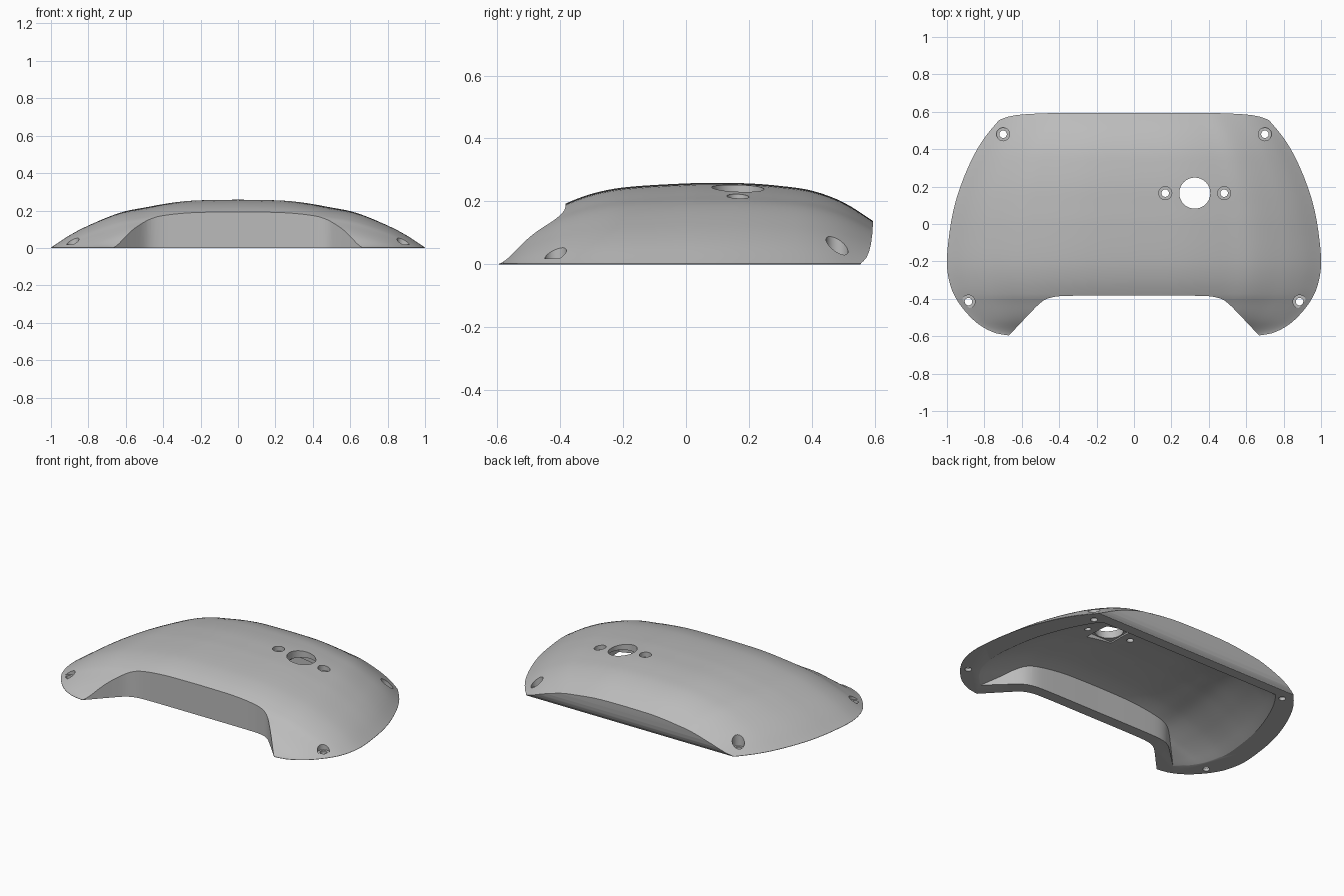
import bpy, bmesh, math

if "Cube" in bpy.data.objects:
    bpy.data.objects.remove(bpy.data.objects["Cube"], do_unlink=True)

grey = bpy.data.materials.new("plain grey")
grey.use_nodes = True
grey.diffuse_color = (0.5, 0.5, 0.5, 1)
grey.node_tree.nodes["Principled BSDF"].inputs["Base Color"].default_value = (0.5, 0.5, 0.5, 1)


def smooth(points):
    """Return a smooth function through (input, value) points."""
    def slope(i):
        a, b = points[max(i - 1, 0)], points[min(i + 1, len(points) - 1)]
        return (b[1] - a[1]) / (b[0] - a[0])

    def f(t):
        i = 0
        while i < len(points) - 2 and t > points[i + 1][0]:
            i += 1
        (a, p), (b, q) = points[i], points[i + 1]
        h = b - a
        s = min(max((t - a) / h, 0), 1)
        return (p * (1 + 2 * s) * (1 - s) ** 2 + q * s * s * (3 - 2 * s)
                + h * s * (1 - s) * (slope(i) * (1 - s) - slope(i + 1) * s))
    return f


# Half width and crown height along y, and the cross-section over half a width
width = smooth([(-.595, .675), (-.585, .735), (-.55, .81), (-.5, .872), (-.42, .938),
                (-.34, .978), (-.22, 1), (-.05, .987), (.1, .959), (.23, .917),
                (.36, .86), (.46, .8), (.555, .722), (.63, .655)])
crown = smooth([(-.595, 0), (-.515, .103), (-.41, .174), (-.385, .19), (-.3, .222),
                (-.2, .242), (0, .255), (.1, .256), (.2, .255), (.3, .247), (.4, .232),
                (.5, .195), (.595, .135), (.63, .11)])
section = smooth([(0, 1), (.2, .988), (.3, .965), (.4, .915), (.5, .845), (.64, .735),
                  (.8, .48), (.9, .27), (1, 0)])
notch = smooth([(0, -.383), (.25, -.383), (.38, -.385), (.43, -.39), (.47, -.402),
                (.5, -.421), (.54, -.46), (.665, -.592), (.76, -.692)])


def finish(name, bm):
    bmesh.ops.recalc_face_normals(bm, faces=bm.faces)
    mesh = bpy.data.meshes.new(name)
    bm.to_mesh(mesh)
    bm.free()
    mesh.materials.append(grey)
    ob = bpy.data.objects.new(name, mesh)
    bpy.context.collection.objects.link(ob)
    return ob


def skirt(bm, ring, offset):
    """Close a ring of vertices with walls and an end cap."""
    low = [bm.verts.new(offset(v.co)) for v in ring]
    for i in range(len(ring)):
        j = (i + 1) % len(ring)
        bm.faces.new((ring[i], ring[j], low[j], low[i]))
    bm.faces.new(low)


def dome(name, y0, y1, inset, lift, drop, floor, rows=64, cols=72):
    """Closed dome following the shell, inset at the sides and lowered."""
    bm = bmesh.new()
    us = [math.sin(.4 * math.pi * (2 * c / cols - 1)) / math.sin(.4 * math.pi)
          for c in range(cols + 1)]
    grid = []
    for r in range(rows + 1):
        y = y0 + (y1 - y0) * (r / rows) ** 1.35
        w, h = width(y) - inset, max(crown(y) - drop, -.02)
        grid.append([bm.verts.new((u * w, y, h * section(abs(u)) + lift)) for u in us])
    for a, b in zip(grid, grid[1:]):
        for c in range(cols):
            bm.faces.new((a[c], a[c + 1], b[c + 1], b[c]))
    ring = ([r[0] for r in grid] + grid[-1][1:] + [r[-1] for r in grid[-2::-1]]
            + grid[0][-2:0:-1])
    skirt(bm, ring, lambda co: (co.x, co.y, floor))
    return finish(name, bm)


def prism(name, outline, direction):
    """Extrude a closed outline of 3D points."""
    bm = bmesh.new()
    ring = [bm.verts.new(p) for p in outline]
    bm.faces.new(ring)
    skirt(bm, ring, lambda co: [a + b for a, b in zip(co, direction)])
    return finish(name, bm)


def notch_cutter(stretch, shift):
    xs = [.76 * i / 36 for i in range(-36, 37)]
    pts = [(x * stretch, notch(abs(x)) + shift, -.2) for x in xs]
    pts += [(.9, -.9, -.2), (-.9, -.9, -.2)]
    return prism("notch_cutter", pts, (0, 0, .7))


def bore(x, y, radius, bottom):
    pts = [(x + radius * math.cos(a), y + radius * math.sin(a), bottom)
           for a in [math.tau * i / 40 for i in range(40)]]
    return prism("bore_cutter", pts, (0, 0, .6))


def volume(mesh):
    bm = bmesh.new()
    bm.from_mesh(mesh)
    result = bm.calc_volume()
    bm.free()
    return result


def cut(target, cutter):
    """Subtract the cutter, keeping the first solver result that is sound."""
    cutter.hide_render = True
    before = volume(target.data)
    mod = target.modifiers.new("cut", "BOOLEAN")
    mod.operation, mod.object = "DIFFERENCE", cutter
    for solver in ("MANIFOLD", "EXACT"):
        mod.solver = solver
        bpy.context.view_layer.update()
        graph = bpy.context.evaluated_depsgraph_get()
        mesh = bpy.data.meshes.new_from_object(target.evaluated_get(graph))
        if .1 < volume(mesh) / before < .999999:
            target.data = mesh
            break
    target.modifiers.remove(mod)
    bpy.data.objects.remove(cutter, do_unlink=True)


shell = dome("shell", -.595, .63, 0, .002, 0, 0)

# Front notch and undercut back face
cut(shell, notch_cutter(1, 0))
back = [(.54, -.05), (.556, .003), (.565, .011), (.574, .022), (.582, .04), (.588, .065),
        (.592, .095), (.595, .14), (.596, .3), (.8, .3), (.8, -.05)]
cut(shell, prism("back_cutter", [(-1.2, y, z) for y, z in back], (2.4, 0, 0)))

# Hollow underside with a flat rim
hollow = dome("hollow_cutter", -.575, .49, .13, -.003, .05, -.1)
cut(hollow, notch_cutter(1.1, .07))
cut(shell, hollow)

# Opening with a square pocket underneath
px, py, half = .325, .165, .09
square = [(px + sx * half, py + sy * half, .05)
          for sx, sy in ((-1, -1), (1, -1), (1, 1), (-1, 1))]
cut(shell, prism("pocket_cutter", square, (0, 0, .155)))
cut(shell, bore(px, py, .083, -.1))

# Counterbored screw holes
holes = [(s * x, y, .018) for s in (-1, 1) for x, y in ((.885, -.415), (.7, .48))]
holes += [(x, py, crown(py) * section(x / width(py)) - .028) for x in (.167, .482)]
for x, y, floor in holes:
    cut(shell, bore(x, y, .035, floor))
    cut(shell, bore(x, y, .02, -.1))

# Smooth shading with crisp cut edges
bpy.ops.object.select_all(action="DESELECT")
shell.select_set(True)
bpy.context.view_layer.objects.active = shell
bpy.ops.object.shade_smooth_by_angle(angle=math.radians(30))
